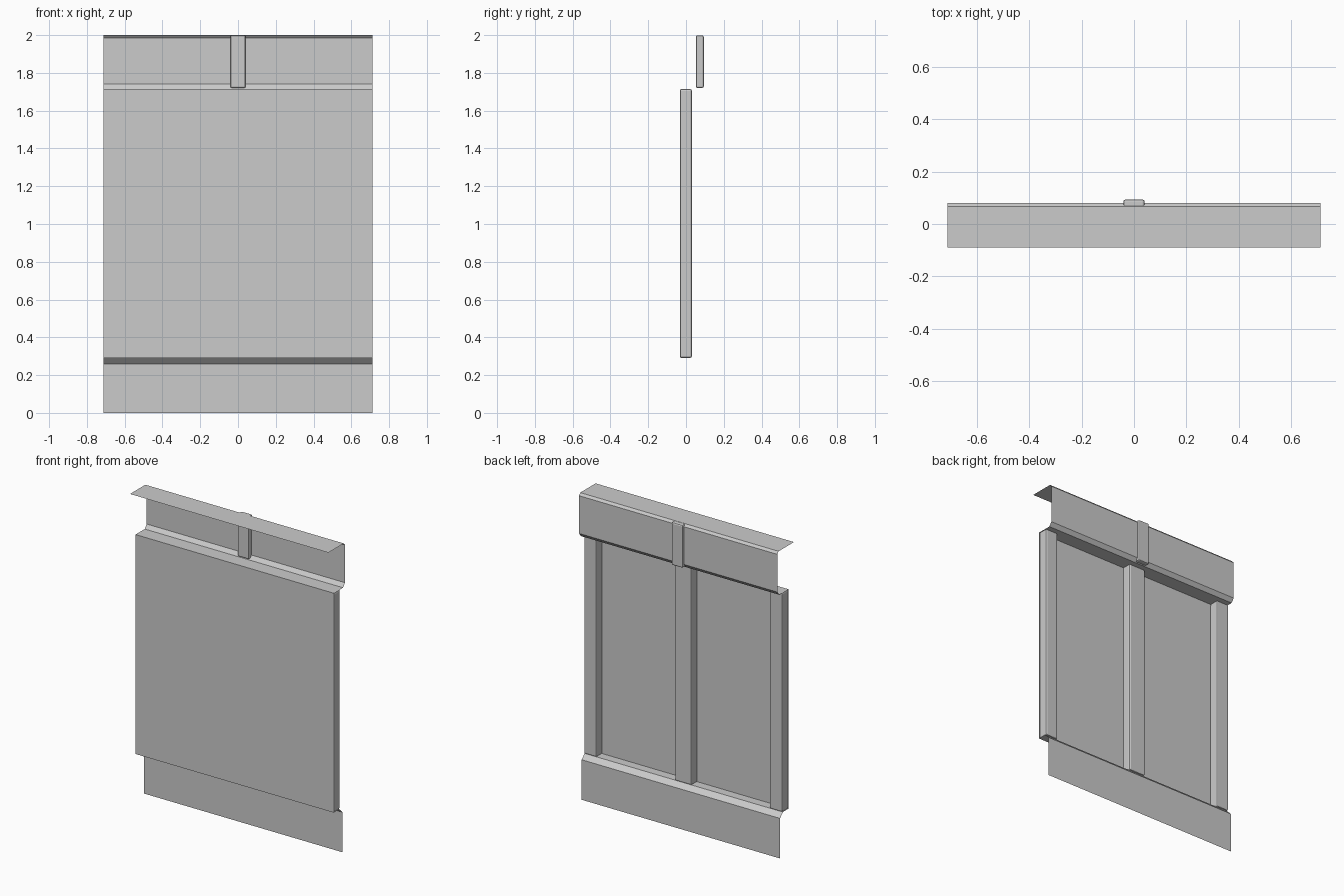
import bpy

if "Cube" in bpy.data.objects:
    bpy.data.objects.remove(bpy.data.objects["Cube"])

W = 0.7125  # half width of the panel


def sheet(name, profile):
    """Thin folded sheet: a (y, z) profile swept across x."""
    verts = [(x, y, z) for y, z in profile for x in (-W, W)]
    faces = [(2 * i, 2 * i + 1, 2 * i + 3, 2 * i + 2) for i in range(len(profile) - 1)]
    mesh = bpy.data.meshes.new(name)
    mesh.from_pydata(verts, [], faces)
    ob = bpy.data.objects.new(name, mesh)
    bpy.context.collection.objects.link(ob)
    return ob


def post(name, x0, x1, y0, y1, z0, z1, bevel=0.009):
    """Box with softened edges."""
    bpy.ops.mesh.primitive_cube_add(
        size=1, location=((x0 + x1) / 2, (y0 + y1) / 2, (z0 + z1) / 2))
    ob = bpy.context.object
    ob.name = name
    ob.scale = (x1 - x0, y1 - y0, z1 - z0)
    bpy.ops.object.transform_apply(location=False, rotation=False, scale=True)
    mod = ob.modifiers.new("soft_edges", 'BEVEL')
    mod.width = bevel
    mod.segments = 2
    return ob


# folded wall sheet: top flange, upper band, ledge, main panel, lower lip, apron
sheet("wall_sheet", [
    (-0.09, 2.0), (0.067, 2.0), (0.08, 1.985), (0.08, 1.74), (0.06, 1.715),
    (-0.034, 1.715), (-0.034, 0.29), (0.023, 0.29), (0.053, 0.26), (0.053, 0.0)])

# upright posts behind the main panel
Y0, Y1, Z0, Z1 = -0.033, 0.031, 0.291, 1.714
post("center_post", -0.06, 0.06, Y0, Y1, Z0, Z1)
post("left_post", -W, -W + 0.09, Y0, Y1, Z0, Z1)
post("right_post", W - 0.09, W, Y0, Y1, Z0, Z1)

# short post through the upper band
post("upper_post", -0.041, 0.041, 0.052, 0.094, 1.72, 1.999)
